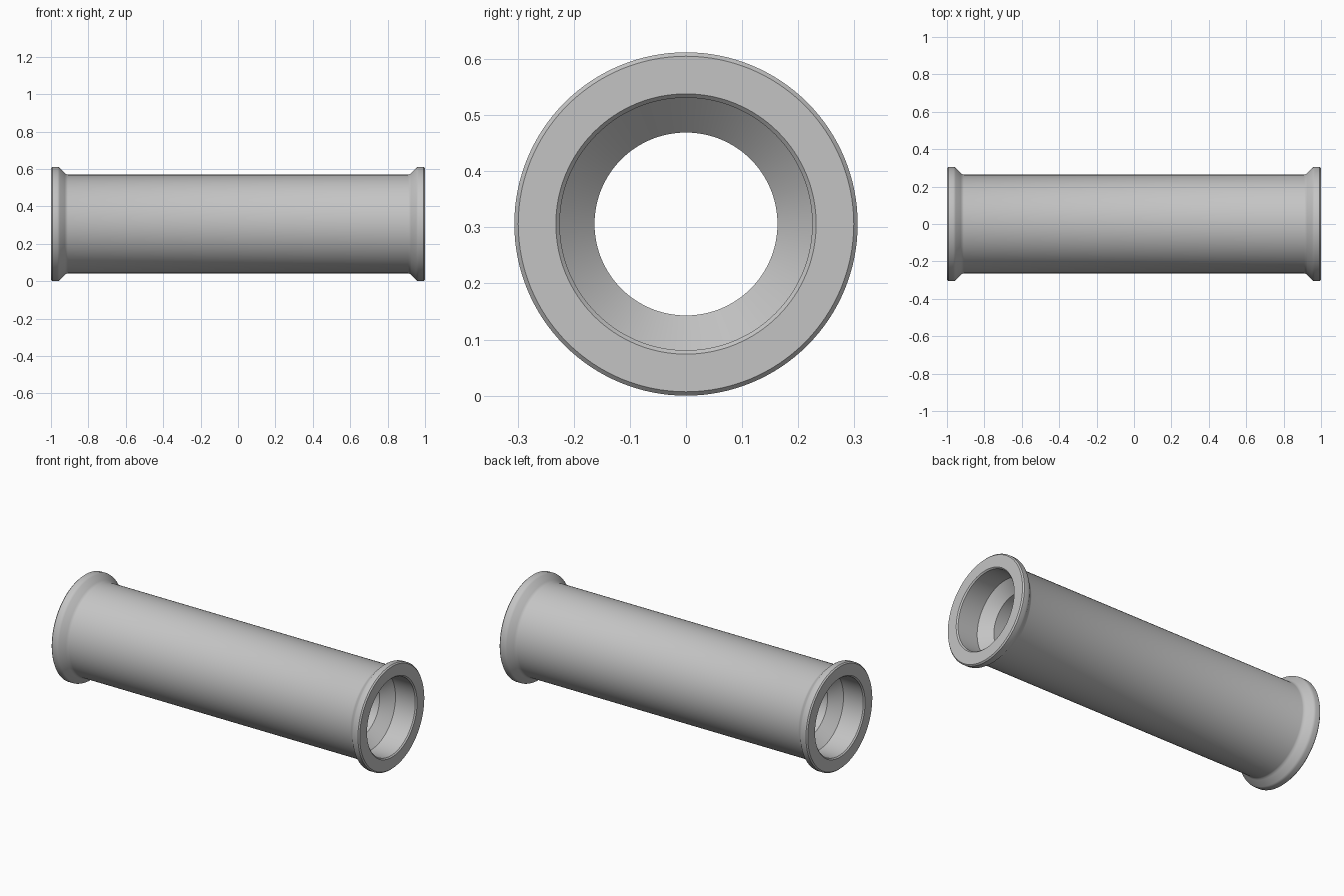
import bpy, bmesh, math

cube = bpy.data.objects.get("Cube")
if cube:
    bpy.data.objects.remove(cube, do_unlink=True)

SEGMENTS = 128
HEIGHT = 0.306

# Plain metal
metal = bpy.data.materials.new("light grey metal")
metal.use_nodes = True
grey = (0.55, 0.55, 0.55, 1)
metal.diffuse_color = grey
metal.node_tree.nodes["Principled BSDF"].inputs["Base Color"].default_value = grey

# Half profile as (depth from the end, radius): bore, seat cone, rim, flange, neck
half = [
    (0.195, 0.163), (0.135, 0.225), (0.007, 0.225), (0, 0.232),
    (0, 0.299), (0.007, 0.306), (0.034, 0.306), (0.041, 0.304), (0.047, 0.3),
    (0.074, 0.273), (0.081, 0.267), (0.09, 0.264),
]
# Mirror the half profile to close the wall section
profile = [(1 - d, r) for d, r in half] + [(d - 1, r) for d, r in reversed(half)]

# Sweep the wall section around the x axis
bm = bmesh.new()
rings = []
for i in range(SEGMENTS):
    a = 2 * math.pi * i / SEGMENTS
    rings.append([bm.verts.new((x, r * math.cos(a), HEIGHT + r * math.sin(a)))
                  for x, r in profile])
count = len(profile)
for i in range(SEGMENTS):
    ring, after = rings[i], rings[(i + 1) % SEGMENTS]
    for j in range(count):
        k = (j + 1) % count
        bm.faces.new((ring[j], ring[k], after[k], after[j]))
bmesh.ops.recalc_face_normals(bm, faces=bm.faces)

mesh = bpy.data.meshes.new("flanged_tube")
bm.to_mesh(mesh)
bm.free()
mesh.materials.append(metal)
tube = bpy.data.objects.new("flanged_tube", mesh)
bpy.context.collection.objects.link(tube)

# Smooth round walls, crisp chamfers
bpy.ops.object.select_all(action="DESELECT")
tube.select_set(True)
bpy.context.view_layer.objects.active = tube
bpy.ops.object.shade_smooth_by_angle(angle=math.radians(30))
